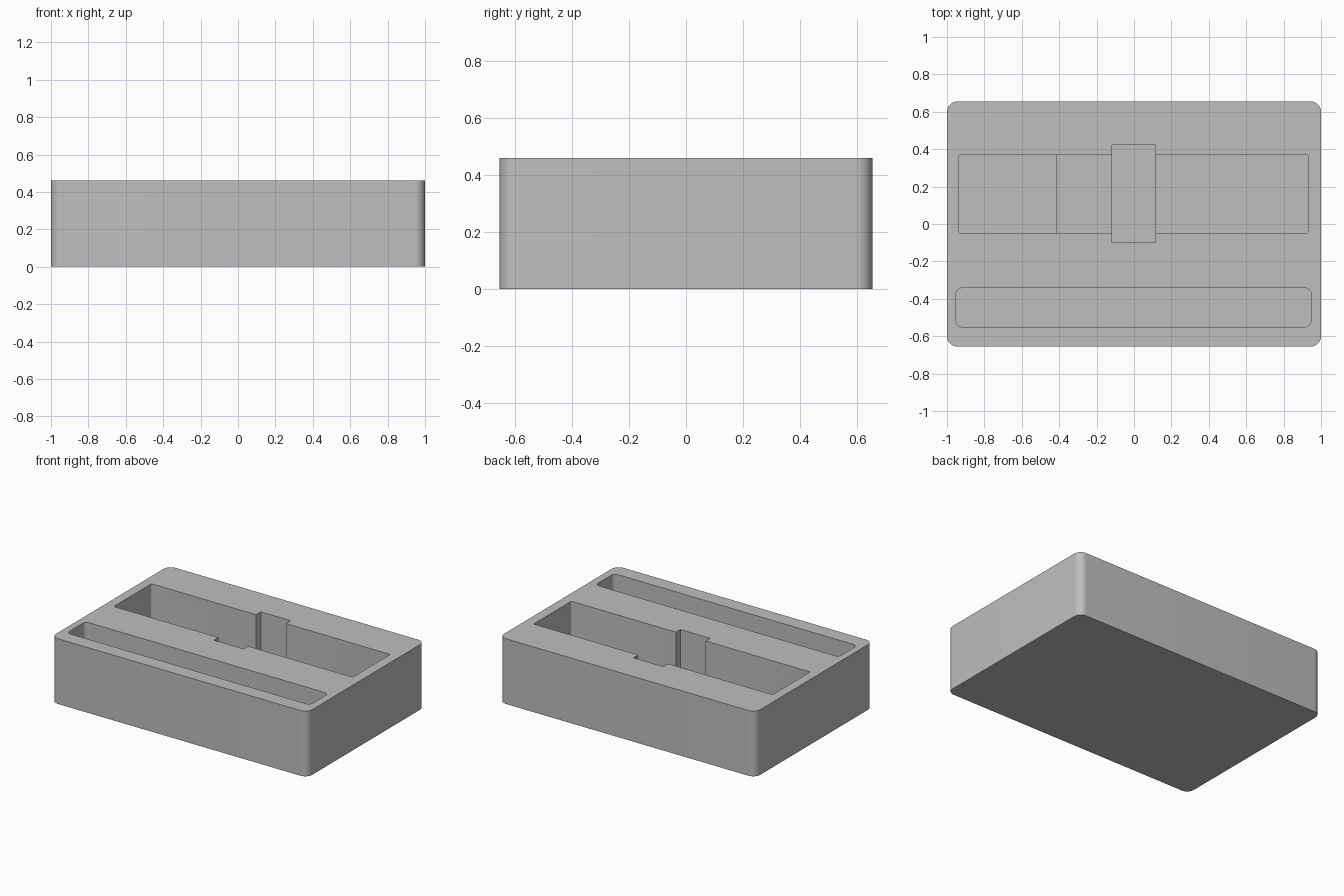
import bpy, bmesh, math

old = bpy.data.objects.get("Cube")
if old:
    bpy.data.objects.remove(old, do_unlink=True)

HEIGHT = 0.46

grey = bpy.data.materials.new("plain_grey")
grey.use_nodes = True
colour = (0.52, 0.52, 0.52, 1)
grey.diffuse_color = colour
grey.node_tree.nodes["Principled BSDF"].inputs["Base Color"].default_value = colour


def rounded_block(name, x0, x1, y0, y1, z0, z1, radius=0, steps=8, square_right=False):
    """Upright block whose vertical corners are rounded."""
    corners = [(x1, y1, -1, -1), (x0, y1, 1, -1), (x0, y0, 1, 1), (x1, y0, -1, 1)]
    outline = []
    for i, (x, y, sx, sy) in enumerate(corners):
        if radius == 0 or (square_right and x == x1):
            outline.append((x, y))
            continue
        for k in range(steps + 1):
            a = (i + k / steps) * math.pi / 2
            outline.append((x + radius * (sx + math.cos(a)), y + radius * (sy + math.sin(a))))
    bm = bmesh.new()
    base = bm.faces.new([bm.verts.new((x, y, z0)) for x, y in outline])
    top = bmesh.ops.extrude_face_region(bm, geom=[base])["geom"]
    bmesh.ops.translate(bm, vec=(0, 0, z1 - z0),
                        verts=[v for v in top if isinstance(v, bmesh.types.BMVert)])
    bmesh.ops.recalc_face_normals(bm, faces=bm.faces)
    mesh = bpy.data.meshes.new(name)
    bm.to_mesh(mesh)
    bm.free()
    mesh.materials.append(grey)
    ob = bpy.data.objects.new(name, mesh)
    bpy.context.collection.objects.link(ob)
    return ob


def pocket(name, x0, x1, y0, y1, depth, **shape):
    return rounded_block(name, x0, x1, y0, y1, HEIGHT - depth, HEIGHT + 0.1, **shape)


# Solid tray body
tray = rounded_block("tray_body", -1, 1, -0.655, 0.655, 0, HEIGHT, radius=0.055, steps=12)

# Recesses: long pocket, its deeper end, the finger notch and the front slot
cutters = [
    pocket("long_pocket", -0.935, 0.93, -0.05, 0.37, 0.29, radius=0.008, steps=3),
    pocket("deep_end", -0.935, -0.415, -0.05, 0.37, 0.34, radius=0.008, steps=3,
           square_right=True),
    pocket("finger_notch", -0.118, 0.114, -0.1, 0.423, 0.38),
    pocket("front_slot", -0.952, 0.947, -0.55, -0.342, 0.29, radius=0.033),
]

bpy.ops.object.select_all(action="DESELECT")
bpy.context.view_layer.objects.active = tray
tray.select_set(True)
for cutter in cutters:
    cutter.hide_render = True
    cut = tray.modifiers.new(cutter.name, "BOOLEAN")
    cut.operation = "DIFFERENCE"
    cut.solver = "EXACT"
    cut.object = cutter
    bpy.ops.object.modifier_apply(modifier=cut.name)
for cutter in cutters:
    bpy.data.objects.remove(cutter, do_unlink=True)

bpy.ops.object.shade_smooth_by_angle(angle=math.radians(35))
